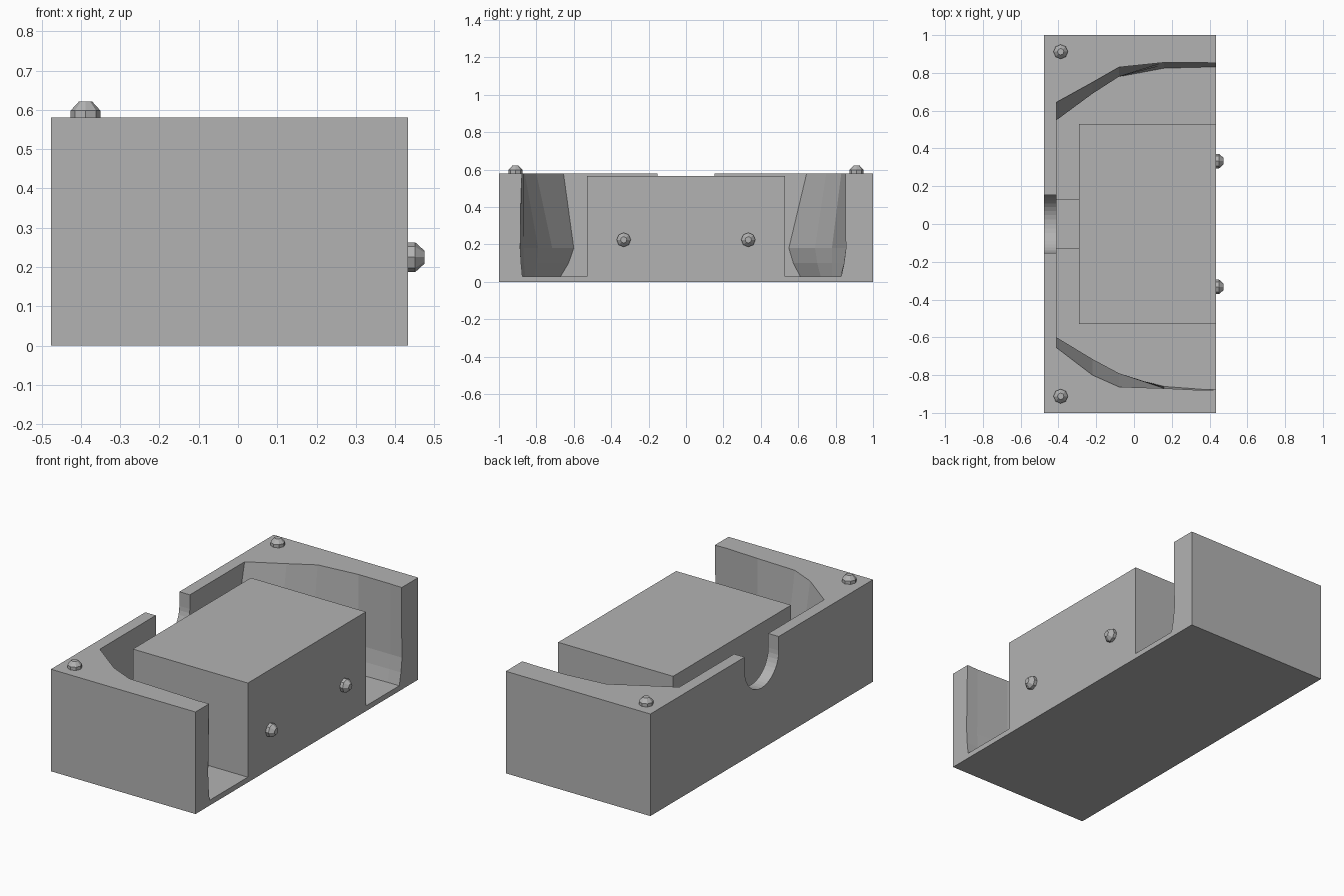
import bpy, bmesh, math
from mathutils import Matrix

if "Cube" in bpy.data.objects:
    bpy.data.objects.remove(bpy.data.objects["Cube"], do_unlink=True)

grey = bpy.data.materials.new("plain grey")
grey.use_nodes = True
grey.diffuse_color = (0.45, 0.45, 0.45, 1)
grey.node_tree.nodes["Principled BSDF"].inputs["Base Color"].default_value = (0.45, 0.45, 0.45, 1)

BACK, FRONT, TOP, FLOOR = -0.476, 0.433, 0.58, 0.03
WALL = -0.41  # inner face of the long wall


def make(name, bm):
    bmesh.ops.recalc_face_normals(bm, faces=bm.faces[:])
    mesh = bpy.data.meshes.new(name)
    bm.to_mesh(mesh)
    bm.free()
    ob = bpy.data.objects.new(name, mesh)
    mesh.materials.append(grey)
    bpy.context.collection.objects.link(ob)
    return ob


def loft(name, rings):
    """Skin a stack of matching closed rings and cap both ends."""
    bm = bmesh.new()
    loops = [[bm.verts.new(p) for p in ring] for ring in rings]
    n = len(loops[0])
    for a, b in zip(loops, loops[1:]):
        for i in range(n):
            j = (i + 1) % n
            bm.faces.new((a[i], a[j], b[j], b[i]))
    bm.faces.new(loops[0])
    bm.faces.new(loops[-1])
    return make(name, bm)


def box(name, x0, x1, y0, y1, z0, z1):
    return loft(name, [[(x0, y0, z), (x1, y0, z), (x1, y1, z), (x0, y1, z)]
                       for z in (z0, z1)])


def cut(target, cutter):
    mod = target.modifiers.new("cut", 'BOOLEAN')
    mod.operation = 'DIFFERENCE'
    mod.solver = 'EXACT'
    mod.object = cutter
    cutter.hide_render = True
    cutter.hide_viewport = True
    cutter.display_type = 'WIRE'


# Tray body
tray = box("tray", BACK, FRONT, -1, 1, 0, TOP)

# Cavity: the side walls lean in towards the floor, then flare out at the foot
xs = (WALL, -0.22, -0.08, 0.16, 0.36, 0.6)
levels = (FLOOR, 0.1, 0.18, TOP, TOP + 0.1)
left_top = (0.645, 0.75, 0.83, 0.855, 0.855, 0.845)
left_mid = (0.55, 0.69, 0.78, 0.855, 0.855, 0.855)
left_foot = (0.61, 0.72, 0.78, 0.825, 0.83, 0.83)
right_top = (0.655, 0.80, 0.862, 0.87, 0.88, 0.87)
right_mid = (0.6, 0.715, 0.79, 0.87, 0.885, 0.89)
right_foot = (0.67, 0.75, 0.81, 0.86, 0.875, 0.875)


def blend(a, b, t):
    return [p + (q - p) * t for p, q in zip(a, b)]


left = (left_foot, blend(left_foot, left_mid, 0.6), left_mid, left_top, left_top)
right = (right_foot, blend(right_foot, right_mid, 0.6), right_mid, right_top, right_top)
rings = []
for z, l, r in zip(levels, left, right):
    rings.append([(x, y, z) for x, y in zip(xs, l)]
                 + [(x, -y, z) for x, y in reversed(list(zip(xs, r)))])
cut(tray, loft("cavity_cutter", rings))

# Round-bottomed notch in the long wall
radius, centre = 0.153, TOP - 0.08
arc = [(radius * math.cos(a), centre - radius * math.sin(a))
       for a in (math.pi * i / 20 for i in range(21))]
profile = [(radius, TOP + 0.1)] + arc + [(-radius, TOP + 0.1)]
cut(tray, loft("notch_cutter", [[(x, y, z) for y, z in profile]
                                for x in (BACK - 0.1, WALL + 0.02)]))

# Centre block and the low bridge joining it to the wall
box("centre_block", -0.29, FRONT, -0.53, 0.53, 0.01, 0.565)
box("wall_bridge", WALL - 0.01, -0.28, -0.13, 0.13, 0.01, 0.12)


# Faceted locating pegs
def peg(name, place):
    steps = ((-0.01, 0.038), (0.018, 0.038), (0.041, 0.017))
    ob = loft(name, [[(r * math.cos(i * math.pi / 4), r * math.sin(i * math.pi / 4), h)
                      for i in range(8)] for h, r in steps])
    ob.data.transform(place)


for side, s in (("left", 1), ("right", -1)):
    peg("top_peg_" + side, Matrix.Translation((-0.388, 0.912 * s, TOP)))
    peg("side_peg_" + side, Matrix.Translation((FRONT, 0.333 * s, 0.225))
        @ Matrix.Rotation(math.pi / 2, 4, 'Y'))
